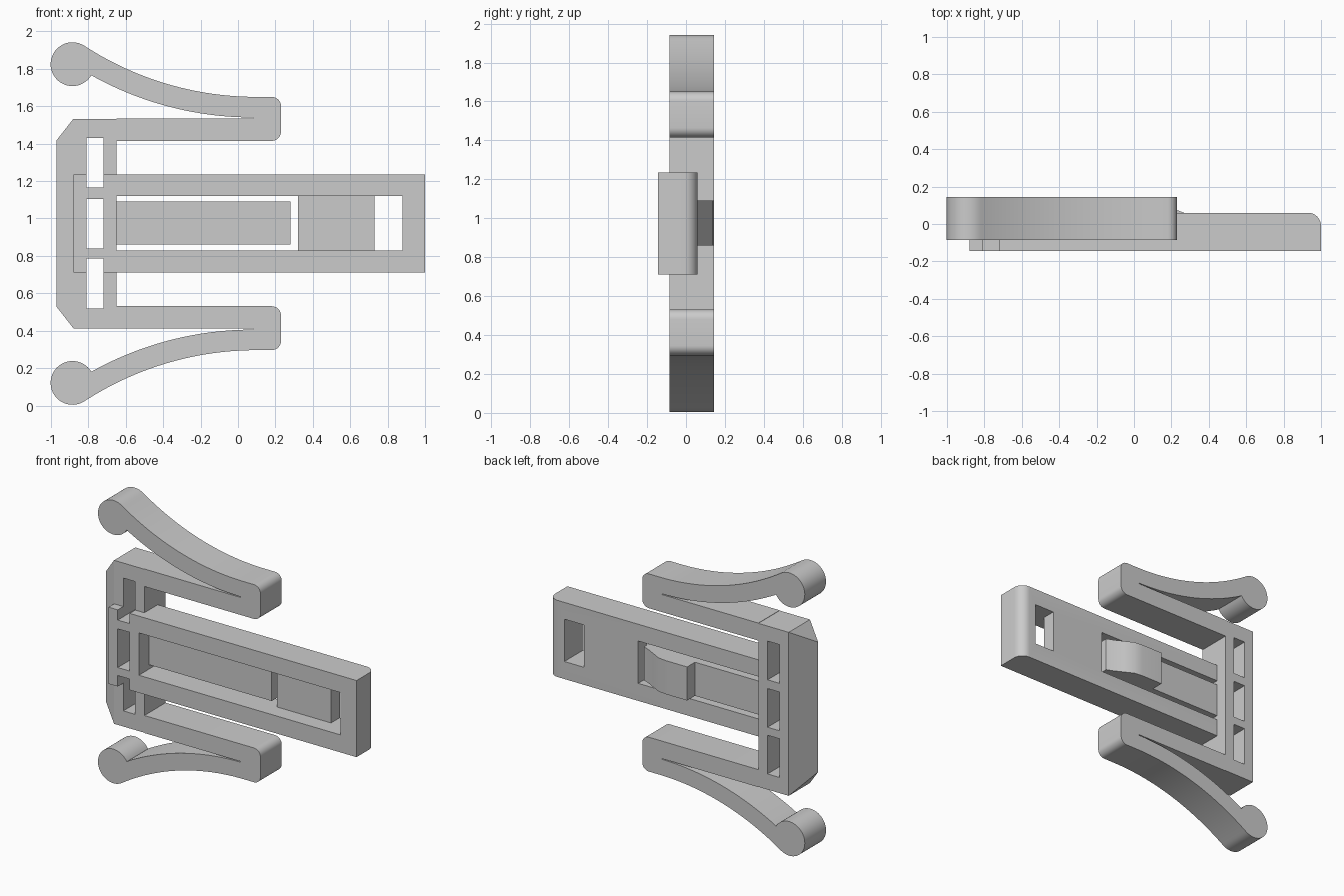
import bpy, bmesh, math
from mathutils import Vector

cube = bpy.data.objects.get("Cube")
if cube:
    bpy.data.objects.remove(cube, do_unlink=True)

MID = 0.973                  # height of the mirror plane
BACK, FRONT = 0.145, -0.085  # depth of the clip arms
TRAY_FRONT, TRAY_BACK = -0.145, 0.06

grey = bpy.data.materials.new("plain_grey")
grey.use_nodes = True
colour = (0.6, 0.6, 0.6, 1)
grey.diffuse_color = colour
grey.node_tree.nodes["Principled BSDF"].inputs["Base Color"].default_value = colour


def finish(name, bm):
    bmesh.ops.recalc_face_normals(bm, faces=bm.faces)
    mesh = bpy.data.meshes.new(name)
    bm.to_mesh(mesh)
    bm.free()
    mesh.materials.append(grey)
    ob = bpy.data.objects.new(name, mesh)
    bpy.context.collection.objects.link(ob)
    return ob


def prism(name, points, axis, low, high):
    """Extrude a flat outline along y (x-z outline) or z (x-y outline)."""
    bm = bmesh.new()
    place = (lambda a, b: (a, low, b)) if axis == "y" else (lambda a, b: (a, b, low))
    face = bm.faces.new([bm.verts.new(place(a, b)) for a, b in points])
    new = bmesh.ops.extrude_face_region(bm, geom=[face])["geom"]
    shift = Vector((0, high - low, 0) if axis == "y" else (0, 0, high - low))
    bmesh.ops.translate(bm, vec=shift, verts=[v for v in new if isinstance(v, bmesh.types.BMVert)])
    return finish(name, bm)


def box(name, x, y, z):
    return prism(name, [(x[0], y[0]), (x[1], y[0]), (x[1], y[1]), (x[0], y[1])], "z", *z)


def arc(cx, cy, r, start, end, steps):
    angles = [math.radians(start + (end - start) * i / steps) for i in range(steps + 1)]
    return [(cx + r * math.cos(a), cy + r * math.sin(a)) for a in angles]


def select(ob):
    bpy.ops.object.select_all(action="DESELECT")
    ob.select_set(True)
    bpy.context.view_layer.objects.active = ob


def smooth(ob):
    select(ob)
    bpy.ops.object.shade_smooth_by_angle(angle=math.radians(30))


def cut(ob, x, y, z):
    cutter = box("cutter", x, y, z)
    cutter.hide_render = True
    mod = ob.modifiers.new("cut", "BOOLEAN")
    mod.operation, mod.solver, mod.object = "DIFFERENCE", "EXACT", cutter
    select(ob)
    bpy.ops.object.modifier_apply(modifier=mod.name)
    bpy.data.objects.remove(cutter, do_unlink=True)


def cut_slots(ob):
    for low, high in ((0.52, 0.785), (0.84, 1.105), (1.165, 1.43)):
        cut(ob, (-0.81, -0.72), (-0.5, 0.5), (low, high))


# Cross plate with a wedge-shaped outer edge
bm = bmesh.new()
for s in (-1, 1):
    for x in (-0.88, -0.65):
        for y in (FRONT, BACK):
            bm.verts.new((x, y, MID + s * 0.56))
    bm.verts.new((-0.97, -0.045, MID + s * 0.445))
bmesh.ops.convex_hull(bm, input=bm.verts)
bmesh.ops.dissolve_limit(bm, angle_limit=0.01, verts=bm.verts, edges=bm.edges)
plate = finish("cross_plate", bm)
cut_slots(plate)

# Tray with rounded end, front pocket and openings
outline = [(-0.88, TRAY_BACK), (-0.88, TRAY_FRONT), (1, TRAY_FRONT)]
outline += arc(0.93, TRAY_BACK - 0.07, 0.07, 0, 90, 10)
tray = prism("tray", outline, "z", 0.71, 1.235)
cut(tray, (-0.65, 0.88), (-0.3, -0.035), (0.83, 1.12))
cut(tray, (-0.65, 0.32), (-0.2, 0.3), (0.83, 1.12))
cut(tray, (0.73, 0.88), (-0.2, 0.3), (0.83, 1.12))
cut_slots(tray)
smooth(tray)

# Springy latch tongue with a raised catch on the back
tongue = prism("latch_tongue", [
    (-0.66, -0.035), (0.28, -0.035), (0.28, 0.055), (0.23, 0.075), (0.17, 0.107),
    (0.11, 0.138), (0.05, BACK), (-0.11, BACK), (-0.11, 0.06), (-0.66, 0.06)],
    "z", 0.86, 1.09)
smooth(tongue)


# Folded spring arms: straight rail, rounded bend, curved leaf and round tip
def bow(x0, z0, x1, r, steps):
    """Arc that leaves (x0, z0) level and rises towards x1."""
    xs = [x0 + (x1 - x0) * i / steps for i in range(steps + 1)]
    return [(x, z0 + r - math.sqrt(r * r - (x - x0) ** 2)) for x in xs]


arm = [(-0.65, 1.415)]
arm += arc(0.18, 1.465, 0.05, -90, 0, 8) + arc(0.18, 1.6, 0.05, 0, 90, 8)
arm += bow(0.1, 1.65, -0.81, 1.69, 24)
arm += arc(-0.885, 1.825, 0.117, 58, 330, 36)
arm += bow(0.08, 1.54, -0.775, 1.77, 24)[::-1]
arm += [(0.08, 1.535), (-0.65, 1.535)]
for name, side in (("upper_spring_arm", 1), ("lower_spring_arm", -1)):
    smooth(prism(name, [(x, MID + side * (z - MID)) for x, z in arm], "y", FRONT, BACK))
